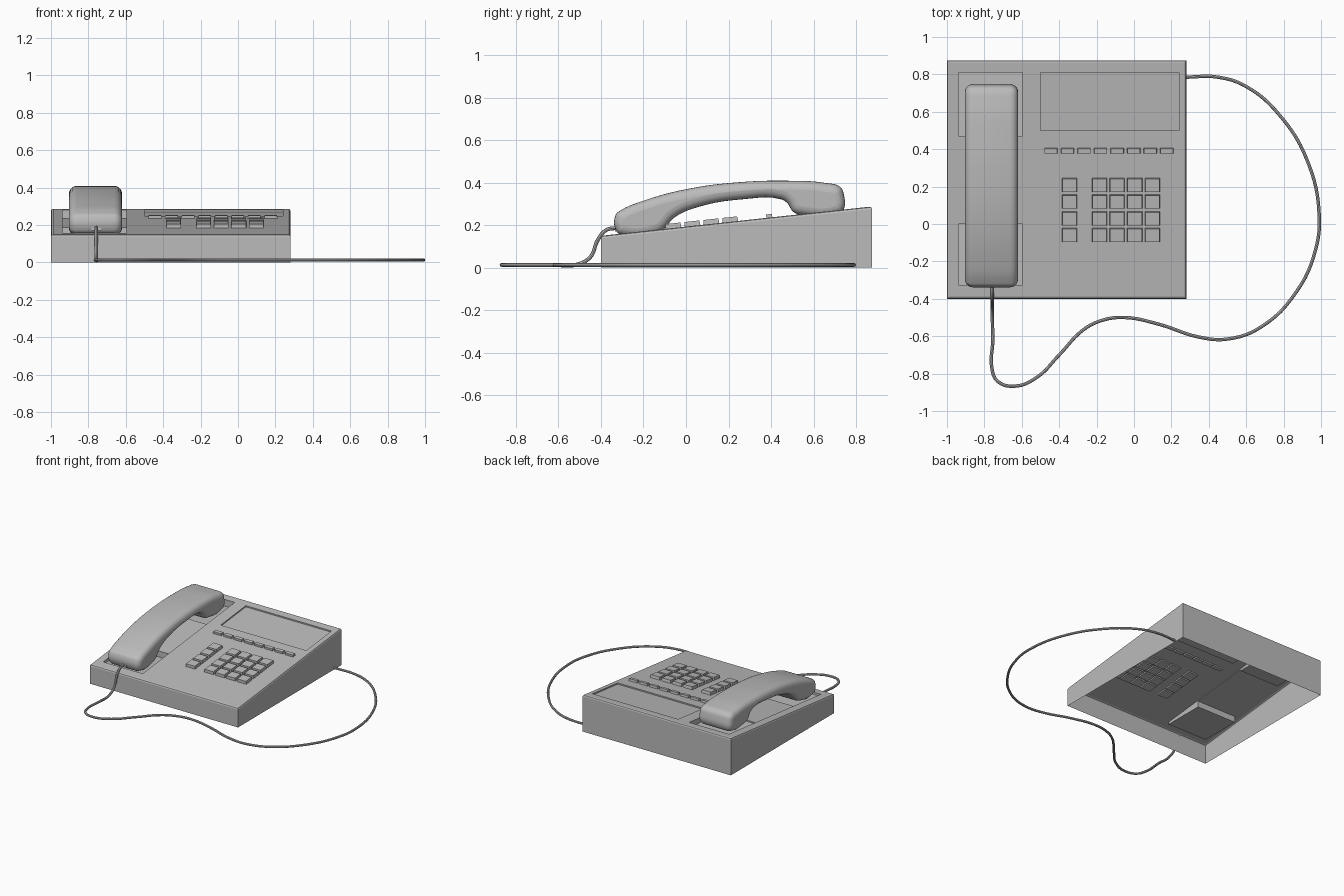
import bpy, bmesh, math
from mathutils import Matrix, Vector

cube = bpy.data.objects.get("Cube")
if cube:
    bpy.data.objects.remove(cube, do_unlink=True)

grey = bpy.data.materials.new("plastic_grey")
grey.use_nodes = True
COLOUR = (0.5, 0.5, 0.5, 1)
grey.diffuse_color = COLOUR
grey.node_tree.nodes["Principled BSDF"].inputs["Base Color"].default_value = COLOUR

FRONT, BACK, LEFT, RIGHT = -0.4, 0.875, 0.28, -1.0
SLOPE = (0.288 - 0.15) / (BACK - FRONT)


def top_z(y):
    return 0.15 + SLOPE * (y - FRONT)


def add_object(name, bm):
    bmesh.ops.recalc_face_normals(bm, faces=bm.faces)
    mesh = bpy.data.meshes.new(name)
    bm.to_mesh(mesh)
    bm.free()
    mesh.materials.append(grey)
    obj = bpy.data.objects.new(name, mesh)
    bpy.context.collection.objects.link(obj)
    return obj


def block(x0, x1, y0, y1, floor, ceiling):
    """Box whose floor and ceiling heights are functions of y."""
    bm = bmesh.new()
    bmesh.ops.create_cube(bm, size=1)
    for v in bm.verts:
        y = y1 if v.co.y > 0 else y0
        height = ceiling if v.co.z > 0 else floor
        v.co = (x1 if v.co.x > 0 else x0, y, height(y))
    return bm


def smooth(obj, angle=35):
    bpy.ops.object.select_all(action='DESELECT')
    obj.select_set(True)
    bpy.context.view_layer.objects.active = obj
    bpy.ops.object.shade_smooth_by_angle(angle=math.radians(angle))


def curve_part(name, points, dimensions, closed):
    curve = bpy.data.curves.new(name, 'CURVE')
    curve.dimensions = dimensions
    spline = curve.splines.new('BEZIER')
    spline.bezier_points.add(len(points) - 1)
    for bp, p in zip(spline.bezier_points, points):
        bp.co = Vector(p).to_3d()
        bp.handle_left_type = bp.handle_right_type = 'AUTO'
    spline.use_cyclic_u = closed
    obj = bpy.data.objects.new(name, curve)
    bpy.context.collection.objects.link(obj)
    curve.materials.append(grey)
    return obj


def curve_to_mesh(obj):
    bpy.ops.object.select_all(action='DESELECT')
    obj.select_set(True)
    bpy.context.view_layer.objects.active = obj
    bpy.ops.object.convert(target='MESH')
    smooth(bpy.context.view_layer.objects.active)


# Wedge housing with softened upper rim
bm = block(RIGHT, LEFT, FRONT, BACK, lambda y: 0, top_z)
rim = [e for e in bm.edges if all(v.co.z > 0.1 for v in e.verts)]
bmesh.ops.bevel(bm, geom=rim, offset=0.012, segments=2, affect='EDGES', profile=0.5)
housing = add_object("housing", bm)

# Recesses: two handset wells, the shallow strip between them, and the label panel
recesses = [
    (-0.937, -0.595, -0.325, 0.0, lambda y: 0.14),
    (-0.937, -0.595, 0.47, 0.81, lambda y: 0.228),
    (-0.937, -0.595, -0.001, 0.471, lambda y: top_z(y) - 0.006),
    (-0.5, 0.24, 0.5, 0.81, lambda y: top_z(y) - 0.01),
]
for x0, x1, y0, y1, floor in recesses:
    cutter = add_object("recess_cutter", block(x0, x1, y0, y1, floor, lambda y: 0.5))
    mod = housing.modifiers.new("recess", 'BOOLEAN')
    mod.operation, mod.solver, mod.object = 'DIFFERENCE', 'EXACT', cutter
    bpy.context.view_layer.objects.active = housing
    bpy.ops.object.modifier_apply(modifier=mod.name)
    bpy.data.objects.remove(cutter, do_unlink=True)

# Open underside
bm = bmesh.new()
bm.from_mesh(housing.data)
under = [f for f in bm.faces if all(v.co.z < 0.001 for v in f.verts)]
bmesh.ops.delete(bm, geom=under, context='FACES_ONLY')
bm.to_mesh(housing.data)
bm.free()


# Push buttons, tilted with the sloping top
def button(name, x, y, width, depth, height):
    bm = bmesh.new()
    bmesh.ops.create_cube(bm, size=1)
    for v in bm.verts:
        upper = v.co.z > 0
        taper = 0.9 if upper else 1
        v.co = (v.co.x * width * taper, v.co.y * depth * taper, height if upper else -0.012)
    tilt = Matrix.Rotation(math.atan(SLOPE), 4, 'X')
    bm.transform(Matrix.Translation((x, y, top_z(y))) @ tilt)
    add_object(name, bm)


for row in range(4):
    y = 0.208 - row * 0.089
    button("side_button", -0.344, y, 0.084, 0.078, 0.022)
    for col in range(4):
        button("keypad_button", -0.184 + col * 0.094, y, 0.084, 0.078, 0.022)
for i in range(8):
    button("line_button", -0.444 + i * 0.0885, 0.392, 0.074, 0.03, 0.016)

# Handset: side outline swept across its width with rounded edges
outline = [
    (-0.33, 0.25), (-0.31, 0.268), (-0.2, 0.315), (0.015, 0.372), (0.25, 0.402), (0.46, 0.409),
    (0.66, 0.398), (0.725, 0.38), (0.742, 0.345), (0.74, 0.27), (0.715, 0.25), (0.55, 0.246),
    (0.505, 0.262), (0.475, 0.305), (0.445, 0.322), (0.27, 0.322), (0.06, 0.286), (-0.056, 0.235),
    (-0.105, 0.18), (-0.135, 0.162), (-0.3, 0.153), (-0.327, 0.172),
]
handset = curve_part("handset", outline, '2D', True)
data = handset.data
data.fill_mode = 'BOTH'
data.resolution_u = 5
data.bevel_depth = 0.042
data.bevel_resolution = 4
data.offset = -0.042
data.extrude = 0.1
handset.location.x = -0.762
handset.rotation_euler = (math.pi / 2, 0, math.pi / 2)
curve_to_mesh(handset)

# Cord plug on the handset
add_object("cord_plug", block(-0.782, -0.732, -0.334, -0.3, lambda y: 0.17, lambda y: 0.202))

# Cord running round to the side of the housing
drop = [(-0.757, -0.32, 0.187), (-0.757, -0.375, 0.177), (-0.757, -0.415, 0.13),
        (-0.757, -0.45, 0.05), (-0.757, -0.52, 0.013)]
floor_path = [
    (-0.755, -0.62), (-0.76, -0.77), (-0.73, -0.84), (-0.64, -0.867), (-0.52, -0.82), (-0.4, -0.7),
    (-0.27, -0.565), (-0.17, -0.515), (-0.05, -0.5), (0.13, -0.535), (0.35, -0.605), (0.5, -0.615),
    (0.68, -0.55), (0.87, -0.36), (0.97, -0.14), (0.99, 0.05), (0.93, 0.33), (0.78, 0.58),
    (0.6, 0.735), (0.45, 0.785), (0.27, 0.785),
]
cord = curve_part("cord", drop + [(x, y, 0.013) for x, y in floor_path], '3D', False)
cord.data.bevel_depth = 0.009
cord.data.bevel_resolution = 2
cord.data.resolution_u = 6
cord.data.use_fill_caps = True
curve_to_mesh(cord)
